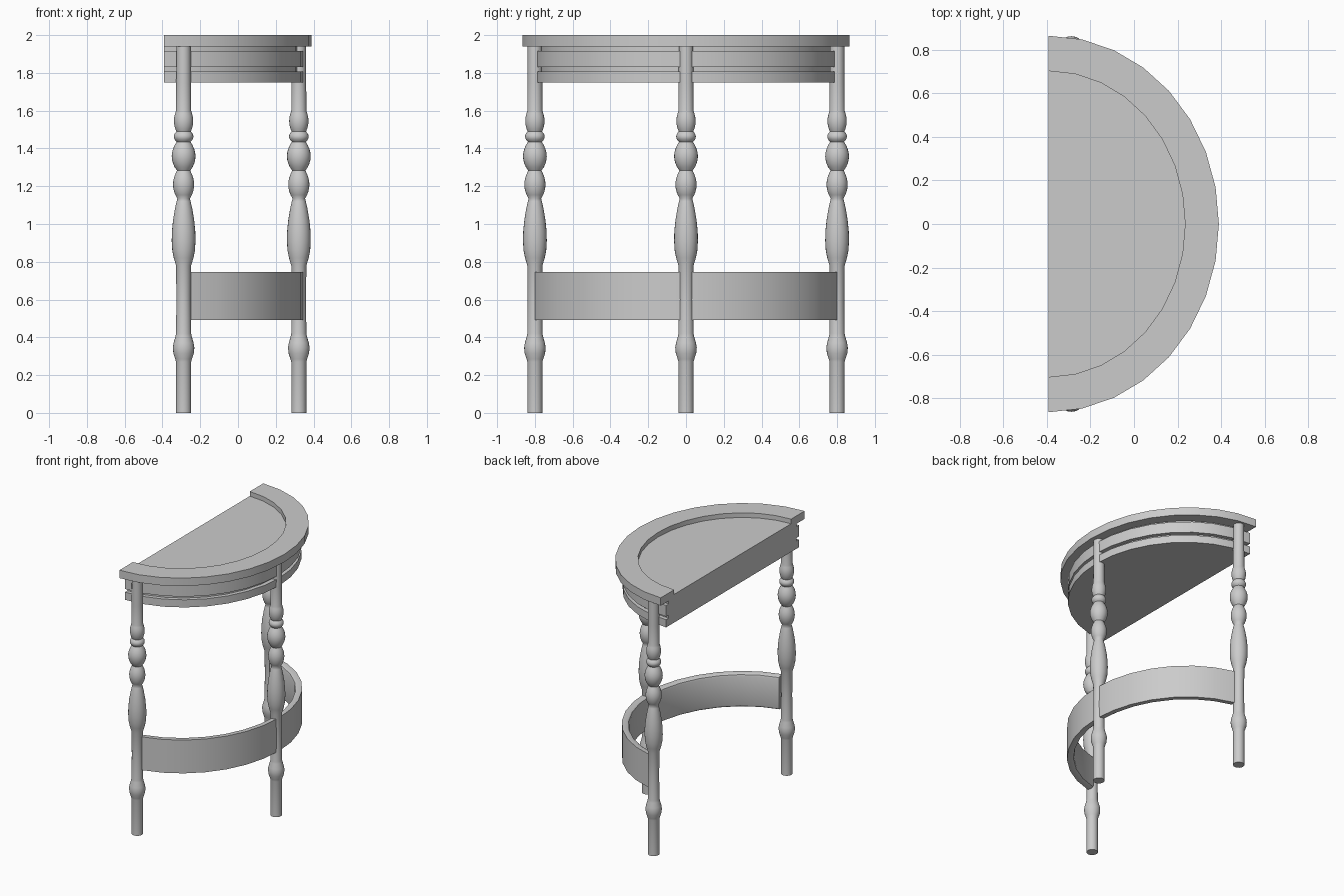
import bpy, bmesh, math

if "Cube" in bpy.data.objects:
    bpy.data.objects.remove(bpy.data.objects["Cube"])

BACK = -0.393   # x of the flat back
SEG = 16        # segments in each half-ellipse


def finish(name, bm, angle=35):
    bmesh.ops.recalc_face_normals(bm, faces=bm.faces)
    me = bpy.data.meshes.new(name)
    bm.to_mesh(me)
    bm.free()
    ob = bpy.data.objects.new(name, me)
    bpy.context.collection.objects.link(ob)
    bpy.ops.object.select_all(action='DESELECT')
    ob.select_set(True)
    bpy.context.view_layer.objects.active = ob
    bpy.ops.object.shade_smooth_by_angle(angle=math.radians(angle))
    return ob


def arc(bm, rx, ry, z, first=0, last=SEG):
    pts = []
    for i in range(first, last + 1):
        a = -math.pi / 2 + math.pi * i / SEG
        pts.append(bm.verts.new((BACK + rx * math.cos(a), ry * math.sin(a), z)))
    return pts


def bridge(bm, a, b, closed=False):
    n = len(a)
    for i in range(n if closed else n - 1):
        j = (i + 1) % n
        bm.faces.new((a[i], a[j], b[j], b[i]))


def half_round(name, levels):
    """Solid half-ellipse built from (rx, ry, z) outlines, with a flat back."""
    bm = bmesh.new()
    rings = [arc(bm, *lv) for lv in levels]
    for a, b in zip(rings, rings[1:]):
        bridge(bm, a, b)
    bm.faces.new(rings[0])
    bm.faces.new(rings[-1])
    bm.faces.new([r[0] for r in rings] + [r[-1] for r in reversed(rings)])
    return finish(name, bm)


# Table top with raised rim and sunken panel
half_round("table_top", [(0.783, 0.865, 1.94), (0.783, 0.865, 2.0),
                         (0.628, 0.703, 2.0), (0.628, 0.703, 1.965)])

# Apron with two grooves
O, G = (0.74, 0.80), (0.71, 0.77)
half_round("apron", [(*O, 1.75), (*O, 1.808), (*G, 1.808), (*G, 1.832),
                     (*O, 1.832), (*O, 1.917), (*G, 1.917), (*G, 1.94)])

# Curved stretcher between the legs, softened on the inner edges
bm = bmesh.new()
section = [(0, 0.492), (0, 0.745), (0.035, 0.745), (0.046, 0.738),
           (0.05, 0.725), (0.05, 0.512), (0.046, 0.499), (0.035, 0.492)]
rails = [arc(bm, 0.74 - d, 0.815 - d, z, 1, SEG - 1) for d, z in section]
for a, b in zip(rails, rails[1:] + rails[:1]):
    bridge(bm, a, b)
bm.faces.new([r[0] for r in rails])
bm.faces.new([r[-1] for r in rails])
finish("stretcher", bm)


# Turned legs: plain shaft, beads and vase shape
def bead(z0, z1, r0, r1, n=8):
    return [(r0 + (r1 - r0) * math.sin(math.pi * i / n) ** 0.8,
             z0 + (z1 - z0) * i / n) for i in range(n)]


profile = [(0.04, 0), (0.04, 0.27), (0.044, 0.285), (0.054, 0.315), (0.057, 0.345),
           (0.053, 0.37), (0.043, 0.405), (0.04, 0.42), (0.038, 0.6), (0.04, 0.78),
           (0.052, 0.82), (0.06, 0.86), (0.063, 0.91), (0.062, 0.96), (0.056, 1.02),
           (0.046, 1.08), (0.037, 1.12)]
profile += bead(1.135, 1.283, 0.033, 0.056)
profile += bead(1.283, 1.435, 0.035, 0.063)
profile += bead(1.435, 1.49, 0.037, 0.052, 6)
profile += bead(1.49, 1.60, 0.038, 0.051)
profile += [(0.04, 1.60), (0.039, 1.75), (0.038, 1.94)]


def leg(name, x, y, n=24):
    bm = bmesh.new()
    rings = [[bm.verts.new((x + r * math.cos(2 * math.pi * k / n),
                            y + r * math.sin(2 * math.pi * k / n), z))
              for k in range(n)] for r, z in profile]
    for a, b in zip(rings, rings[1:]):
        bridge(bm, a, b, True)
    bm.faces.new(rings[0])
    bm.faces.new(rings[-1])
    finish(name, bm, 50)


leg("middle_leg", 0.322, 0)
for side, s in (("front", -1), ("rear", 1)):
    leg(side + "_leg", -0.288, s * 0.80)
